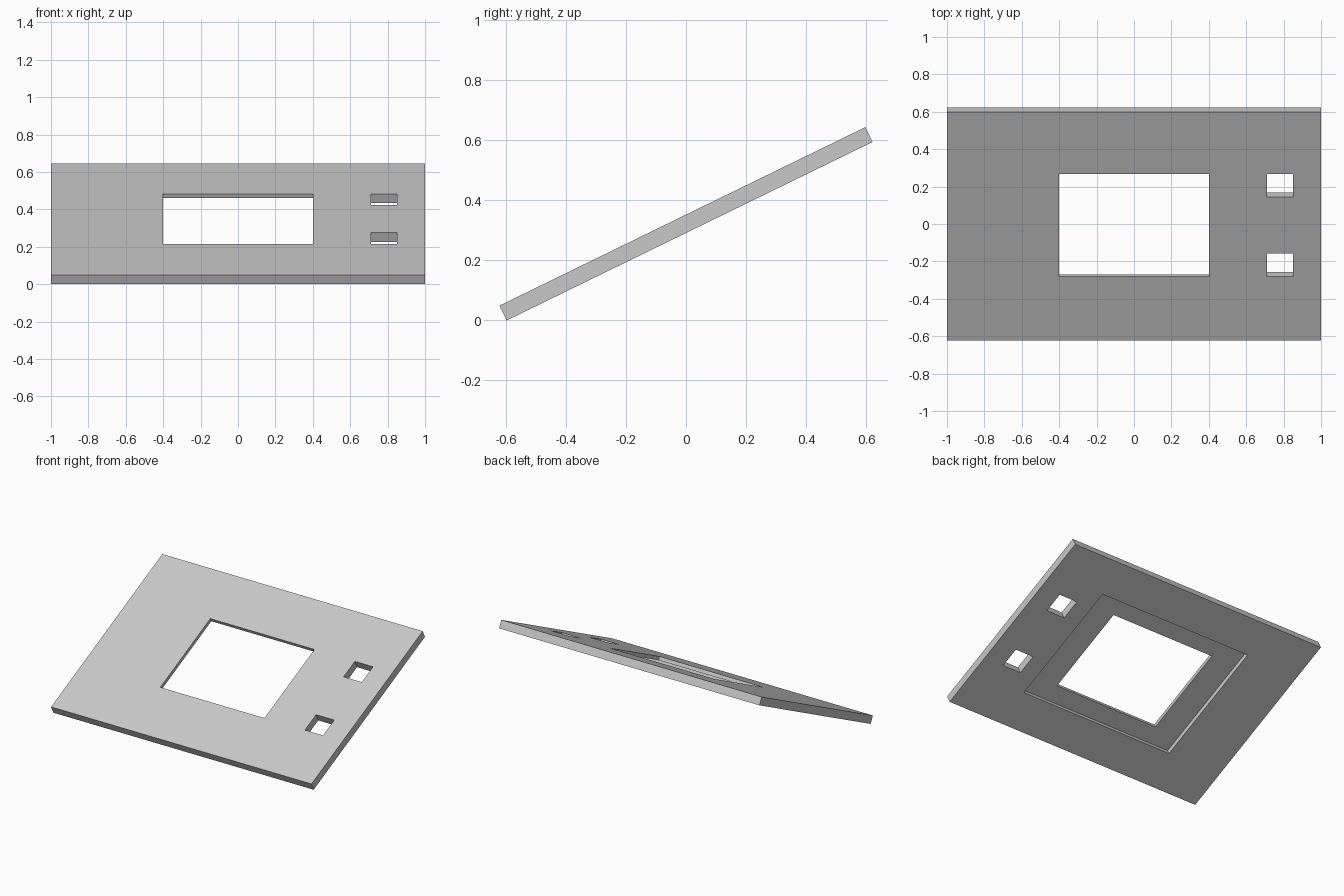
import bpy
import math
from mathutils import Matrix

default = bpy.data.objects.get("Cube")
if default:
    bpy.data.objects.remove(default, do_unlink=True)

LENGTH, THICK, TILT = 1.357, 0.055, math.radians(26)
HALF = THICK / 2


def box(name, x, y, z):
    """Box spanning three (low, high) ranges."""
    bpy.ops.mesh.primitive_cube_add(size=1)
    ob = bpy.context.object
    ob.name = ob.data.name = name
    spans = (x, y, z)
    centre = [(a + b) / 2 for a, b in spans]
    size = [b - a for a, b in spans]
    ob.data.transform(Matrix.Translation(centre) @ Matrix.Diagonal((*size, 1)))
    return ob


# Flat grey plastic
grey = bpy.data.materials.new("light grey")
grey.use_nodes = True
colour = (0.58, 0.58, 0.58, 1)
grey.diffuse_color = colour
grey.node_tree.nodes["Principled BSDF"].inputs["Base Color"].default_value = colour

# Panel, built lying flat
panel = box("front_panel", (-1, 1), (-LENGTH / 2, LENGTH / 2), (-HALF, HALF))
panel.data.materials.append(grey)

# Display window, two button holes, and the recess behind the window
through = (-0.2, 0.2)
cutters = [
    box("recess_cutter", (-0.59, 0.59), (-0.418, 0.43), (-0.2, HALF - 0.025)),
    box("window_cutter", (-0.4, 0.4), (-0.299, 0.311), through),
    box("upper_hole_cutter", (0.71, 0.85), (0.174, 0.311), through),
    box("lower_hole_cutter", (0.71, 0.85), (-0.299, -0.162), through),
]
for cutter in cutters:
    cutter.hide_render = True
    cut = panel.modifiers.new(cutter.name, "BOOLEAN")
    cut.operation = "DIFFERENCE"
    cut.solver = "EXACT"
    cut.object = cutter

# Apply the cuts and discard the cutters
bpy.context.view_layer.objects.active = panel
for name in [m.name for m in panel.modifiers]:
    bpy.ops.object.modifier_apply(modifier=name)
for cutter in cutters:
    bpy.data.objects.remove(cutter, do_unlink=True)

# Tilt the panel up towards the back and rest its front edge on the ground
panel.data.transform(Matrix.Rotation(TILT, 4, "X"))
lowest = min(v.co.z for v in panel.data.vertices)
panel.data.transform(Matrix.Translation((0, 0, -lowest)))
